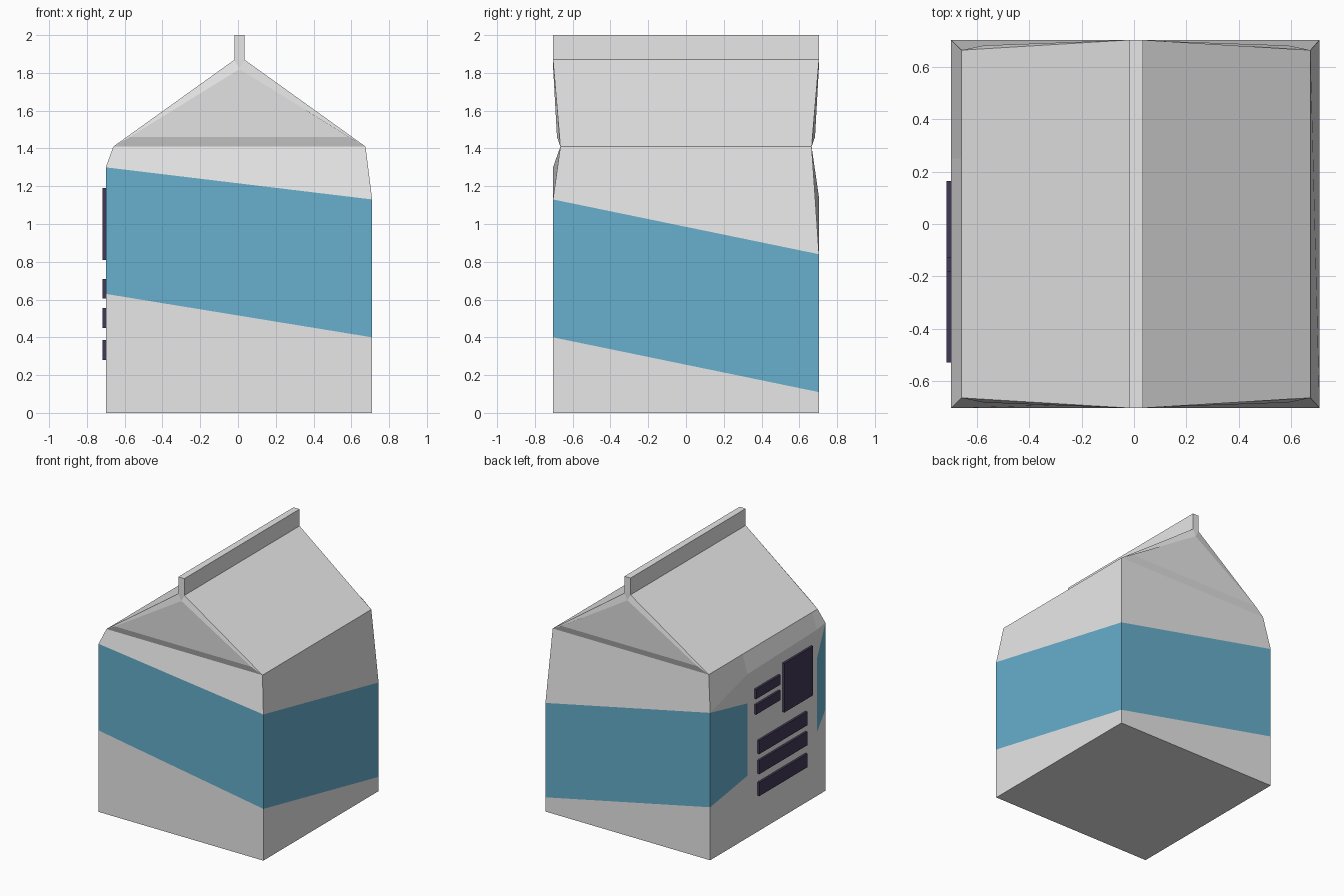
import bpy, bmesh

if "Cube" in bpy.data.objects:
    bpy.data.objects.remove(bpy.data.objects["Cube"])


def material(name, rgb):
    m = bpy.data.materials.new(name)
    m.diffuse_color = (*rgb, 1)
    m.use_nodes = True
    m.node_tree.nodes["Principled BSDF"].inputs["Base Color"].default_value = m.diffuse_color
    return m


GREY = material("light_grey_card", (0.8, 0.8, 0.8))
BLUE = material("blue_band", (0.135, 0.43, 0.61))
DARK = material("dark_print", (0.052, 0.04, 0.092))


def finish(name, bm, mats):
    bmesh.ops.remove_doubles(bm, verts=bm.verts, dist=0.0005)
    bmesh.ops.recalc_face_normals(bm, faces=bm.faces)
    me = bpy.data.meshes.new(name)
    bm.to_mesh(me)
    bm.free()
    for m in mats:
        me.materials.append(m)
    ob = bpy.data.objects.new(name, me)
    bpy.context.collection.objects.link(ob)
    return ob


def box(name, lo, hi, mat):
    bm = bmesh.new()
    bmesh.ops.create_cube(bm, size=1)
    for v in bm.verts:
        v.co = [(a + b) / 2 + c * (b - a) for a, b, c in zip(lo, hi, v.co)]
    return finish(name, bm, [mat])


# Carton columns, counter-clockwise: x, y, band bottom, band top, fold, eave x, eave y
columns = [
    (-0.70, -0.704, 0.63, 1.30, 1.30, -0.66, -0.665),
    (0.71, -0.704, 0.40, 1.13, 1.13, 0.675, -0.665),
    (0.71, 0.704, 0.11, 0.84, 0.84, 0.675, 0.665),
    (-0.70, 0.704, 0.41, 1.14, 1.14, -0.66, 0.665),
    (-0.70, 0.25, 0.48, 1.04, 1.265, -0.66, 0.25),    # blank panel edges on the left
    (-0.70, -0.60, 0.49, 1.06, 1.285, -0.66, -0.60),
]
EAVE, RIDGE = 1.41, 1.87
FIN = (-0.018, 0.034)

bm = bmesh.new()
rings = []
for x, y, b, t, f, ex, ey in columns:
    pts = [(x, y, 0), (x, y, b), (x, y, t), (x, y, f), (ex, ey, EAVE)]
    rings.append([bm.verts.new(p) for p in pts])

# Walls, with the slanted band everywhere but the blank panel
n = len(rings)
for i in range(n):
    a, c = rings[i], rings[(i + 1) % n]
    for k in range(4):
        if k == 2 and i < 3:
            continue  # fold and band top coincide on these sides
        face = bm.faces.new((a[k], c[k], c[k + 1], a[k + 1]))
        face.material_index = int(k == 1 and i != 4)
bm.faces.new([r[0] for r in reversed(rings)])

# Roof slopes
fl, fr, br, bl, p1, p2 = [r[4] for r in rings]
ridge = {(s, d): bm.verts.new((FIN[s], d * 0.704, RIDGE)) for s in (0, 1) for d in (-1, 1)}
bm.faces.new((fr, br, ridge[1, 1], ridge[1, -1]))
bm.faces.new((bl, p1, p2, fl, ridge[0, -1], ridge[0, 1]))
bm.faces.new((ridge[0, -1], ridge[1, -1], ridge[1, 1], ridge[0, 1]))

# Gables with a slightly raised inner triangle
for d, left, right in ((-1, fl, fr), (1, bl, br)):
    inner_l = bm.verts.new((-0.575, d * 0.683, 1.46))
    inner_r = bm.verts.new((0.59, d * 0.683, 1.46))
    apex = bm.verts.new((0.008, d * 0.703, 1.82))
    rl, rr = ridge[0, d], ridge[1, d]
    for f in ((left, right, inner_r, inner_l), (right, rr, apex, inner_r),
              (rr, rl, apex), (rl, left, inner_l, apex), (inner_l, inner_r, apex)):
        bm.faces.new(f)
finish("carton_body", bm, [GREY, BLUE])

# Sealed top fin
box("top_fin", (FIN[0], -0.704, RIDGE), (FIN[1], 0.704, 2.0), GREY)

# Printed blocks on the left side: y range, z range
plates = [
    ("large_label", -0.53, -0.18, 0.81, 1.19),
    ("short_bar_upper", -0.13, 0.165, 1.045, 1.12),
    ("short_bar_lower", -0.13, 0.165, 0.925, 1.0),
    ("long_bar_top", -0.46, 0.125, 0.605, 0.71),
    ("long_bar_middle", -0.46, 0.125, 0.45, 0.555),
    ("long_bar_bottom", -0.46, 0.125, 0.28, 0.385),
]
for name, y0, y1, z0, z1 in plates:
    box(name, (-0.717, y0, z0), (-0.695, y1, z1), DARK)
